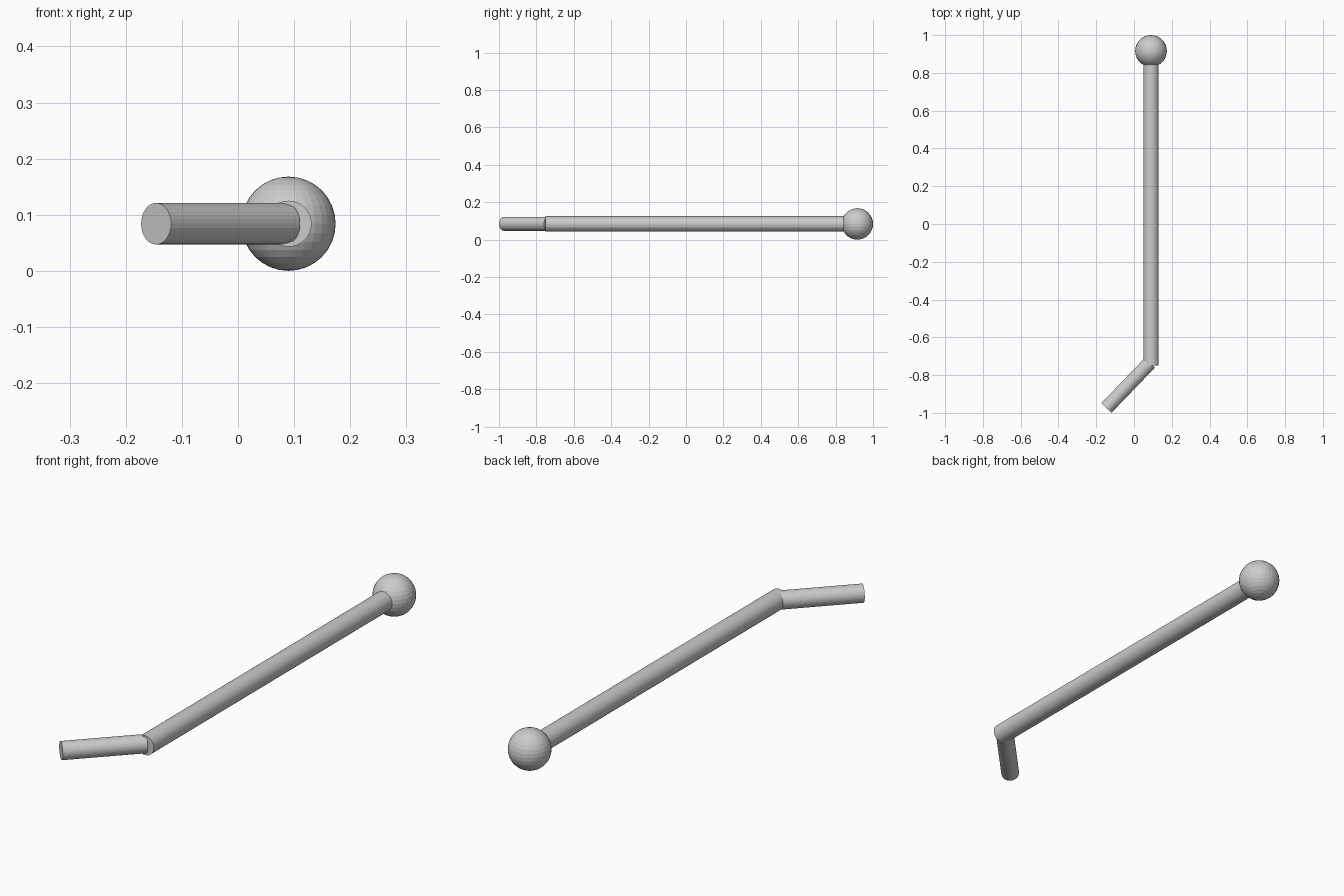
import bpy
from mathutils import Vector

if "Cube" in bpy.data.objects:
    bpy.data.objects.remove(bpy.data.objects["Cube"])

Z = 0.084  # height of the common axis


def rod(name, start, end, radius):
    """Round bar running between two points."""
    a, b = Vector(start), Vector(end)
    bpy.ops.mesh.primitive_cylinder_add(vertices=32, radius=radius, depth=(b - a).length,
                                        location=(a + b) / 2)
    ob = bpy.context.object
    ob.name = name
    ob.rotation_euler = (b - a).to_track_quat('Z', 'Y').to_euler()
    return ob


# Long straight shaft, reaching into the knob
rod("shaft", (0.09, -0.75, Z), (0.09, 0.90, Z), 0.041)

# Short angled grip at the front, its inner end buried in the shaft
rod("bent_grip", (-0.146, -0.974, Z), (0.084, -0.735, Z), 0.037)

# Ball at the back end
bpy.ops.mesh.primitive_uv_sphere_add(segments=32, ring_count=16, radius=0.084,
                                     location=(0.09, 0.916, Z))
bpy.context.object.name = "ball_knob"
